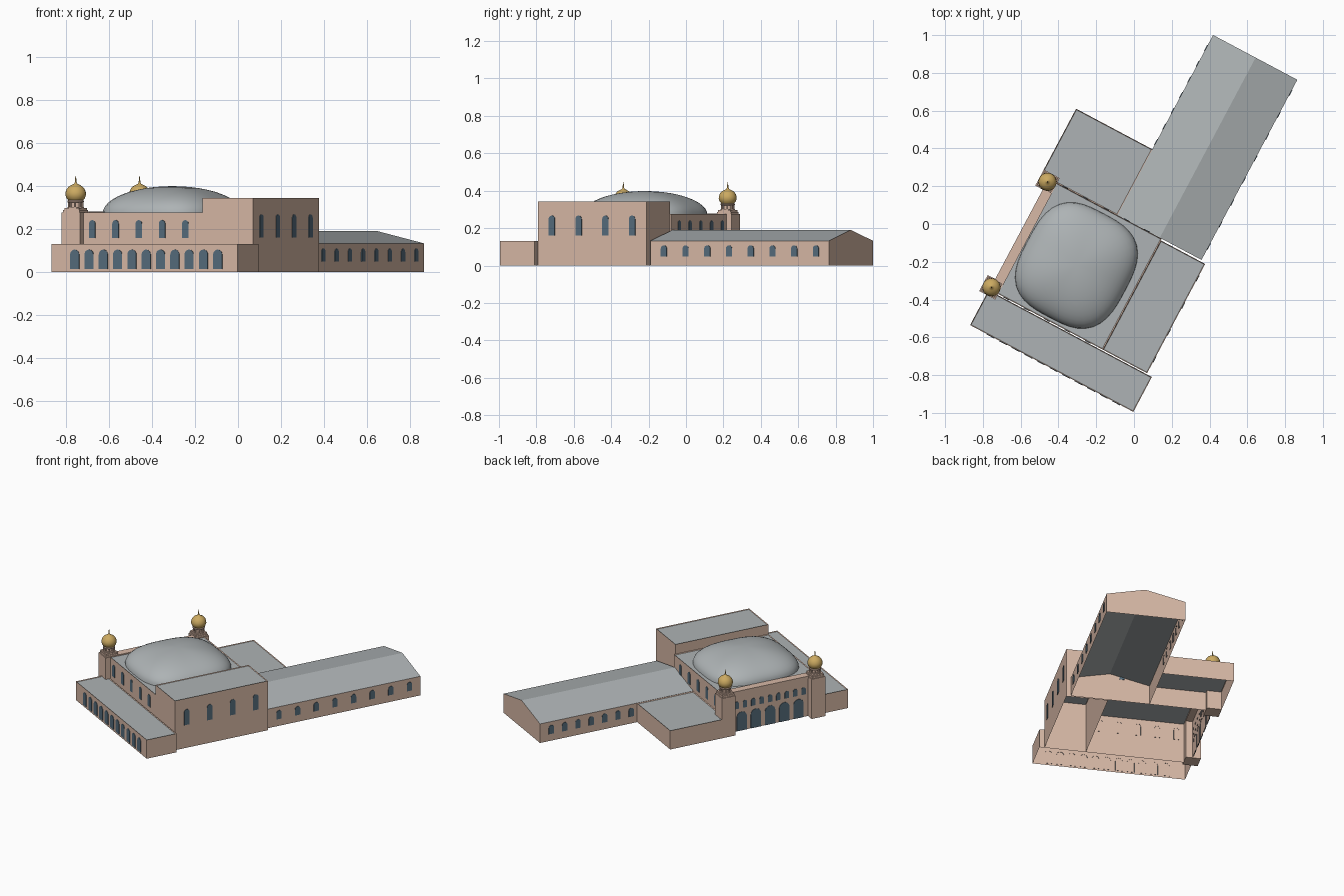
import bpy, bmesh, math
from mathutils import Matrix

if "Cube" in bpy.data.objects:
    bpy.data.objects.remove(bpy.data.objects["Cube"])

TURN = Matrix.Rotation(math.radians(-28), 4, 'Z')   # whole building is turned on plan


def mat(name, col):
    m = bpy.data.materials.new(name)
    m.diffuse_color = (*col, 1)
    m.use_nodes = True
    m.node_tree.nodes["Principled BSDF"].inputs["Base Color"].default_value = m.diffuse_color
    return m


WALL = mat("sandstone", (0.68, 0.48, 0.38))
ROOF = mat("roof_grey", (0.42, 0.45, 0.46))
GLASS = mat("window_blue", (0.09, 0.15, 0.20))
GOLD = mat("gold", (0.60, 0.40, 0.12))


def finish(name, bm, mats, smooth=None):
    bmesh.ops.recalc_face_normals(bm, faces=bm.faces[:])
    bm.transform(TURN)
    me = bpy.data.meshes.new(name)
    bm.to_mesh(me)
    bm.free()
    ob = bpy.data.objects.new(name, me)
    bpy.context.collection.objects.link(ob)
    for m in mats:
        me.materials.append(m)
    if smooth:
        bpy.ops.object.select_all(action='DESELECT')
        ob.select_set(True)
        bpy.context.view_layer.objects.active = ob
        bpy.ops.object.shade_smooth_by_angle(angle=math.radians(smooth))
    return ob


def box(bm, u0, u1, v0, v1, z0, z1):
    r = bmesh.ops.create_cube(bm, size=1)
    for v in r['verts']:
        v.co = (u1 if v.co.x > 0 else u0, v1 if v.co.y > 0 else v0, z1 if v.co.z > 0 else z0)


def block(name, u0, u1, v0, v1, h, rim=0.006):
    """Open-bottomed walls with a slightly sunk flat roof."""
    bm = bmesh.new()
    box(bm, u0, u1, v0, v1, 0, h)
    bm.normal_update()
    bmesh.ops.delete(bm, geom=[f for f in bm.faces if f.normal.z < -0.5], context='FACES_ONLY')
    top = [f for f in bm.faces if f.normal.z > 0.5]
    bmesh.ops.inset_region(bm, faces=top, thickness=rim, depth=0)
    top[0].material_index = 1
    for v in top[0].verts:
        v.co.z -= 0.004
    return finish(name, bm, [WALL, ROOF])


def windows(name, axis, plane, out, centres, w, z0, z1):
    """Row of round-headed panels on a wall; axis is the one the row runs along."""
    bm = bmesh.new()
    r = w / 2
    outline = [(-r, z0), (r, z0)]
    outline += [(r * math.cos(a), z1 - r + r * math.sin(a))
                for a in (math.pi * i / 10 for i in range(11))]
    for c in centres:
        loops = []
        for d in (-0.002 * out, 0.003 * out):
            loops.append([bm.verts.new((c + s, plane + d, z) if axis == 'u' else (plane + d, c + s, z))
                          for s, z in outline])
        a, b = loops
        bm.faces.new(b)
        n = len(a)
        for i in range(n):
            bm.faces.new((a[i], a[(i + 1) % n], b[(i + 1) % n], b[i]))
    finish(name, bm, [GLASS])


def row(start, step, n):
    return [start + step * i for i in range(n)]


def lathe(bm, cx, cy, profile, seg):
    rings = [[bm.verts.new((cx + r * math.cos(2 * math.pi * i / seg),
                            cy + r * math.sin(2 * math.pi * i / seg), z)) for i in range(seg)]
             for r, z in profile]
    for a, b in zip(rings, rings[1:]):
        for i in range(seg):
            j = (i + 1) % seg
            bm.faces.new((a[i], a[j], b[j], b[i]))
    bm.faces.new(rings[0])
    bm.faces.new(rings[-1])


# flat-roofed masses
block("front_arcade_wing", -0.515, 0.464, -0.88, -0.671, 0.13)
block("main_hall", -0.505, 0.166, -0.665, 0.0, 0.275)
block("tall_block", 0.166, 0.432, -0.665, -0.01, 0.342)
block("rear_low_wing", -0.557, -0.1, 0.0, 0.395, 0.13)

# entrance parapet between the turrets
bm = bmesh.new()
box(bm, -0.512, -0.46, -0.61, -0.06, 0.262, 0.279)
finish("entrance_parapet", bm, [WALL])

# long gabled wing
bm = bmesh.new()
section = [(-0.1, 0), (-0.1, 0.132), (0.155, 0.19), (0.405, 0.132), (0.405, 0)]
a, b = [[bm.verts.new((u, v, z)) for u, z in section] for v in (0.0, 1.08)]
bm.faces.new(a)
bm.faces.new(b)
for i in range(4):
    f = bm.faces.new((a[i], a[i + 1], b[i + 1], b[i]))
    f.material_index = 1 if i in (1, 2) else 0
finish("gabled_wing", bm, [WALL, ROOF])

# shallow dome on a rounded-square plan
bm = bmesh.new()
SEG, RINGS = 48, 12
prev = None
for k in range(RINGS):
    t = math.pi / 2 * k / RINGS
    ring = []
    for i in range(SEG):
        p = 2 * math.pi * i / SEG
        c, s = math.cos(p), math.sin(p)
        q = math.cos(t) / (abs(c) ** 3 + abs(s) ** 3) ** (1 / 3)
        ring.append(bm.verts.new((-0.166 + 0.29 * q * c, -0.337 + 0.31 * q * s,
                                  0.271 + 0.127 * math.sin(t))))
    if prev:
        for i in range(SEG):
            j = (i + 1) % SEG
            bm.faces.new((prev[i], prev[j], ring[j], ring[i]))
    prev = ring
tip = bm.verts.new((-0.166, -0.337, 0.398))
for i in range(SEG):
    bm.faces.new((prev[i], prev[(i + 1) % SEG], tip))
finish("shallow_dome", bm, [ROOF], 40)

# twin entrance turrets
for side, cv in (("front", -0.65), ("rear", -0.018)):
    cu = -0.509
    bm = bmesh.new()
    for h, z0, z1 in ((0.048, 0, 0.275), (0.043, 0.275, 0.287), (0.039, 0.287, 0.297)):
        box(bm, cu - h, cu + h, cv - h, cv + h, z0, z1)
    finish(side + "_turret_base", bm, [WALL])
    bm = bmesh.new()
    lathe(bm, cu, cv, [(0.026, 0.297), (0.026, 0.325)], 16)
    lathe(bm, cu, cv, [(0.038, 0.297), (0.038, 0.302)], 16)
    lathe(bm, cu, cv, [(0.036, 0.322), (0.039, 0.325), (0.039, 0.330), (0.034, 0.333)], 16)
    for i in range(8):
        p = math.pi * (i + 0.5) / 4
        lathe(bm, cu + 0.032 * math.cos(p), cv + 0.032 * math.sin(p),
              [(0.005, 0.302), (0.005, 0.322)], 8)
    finish(side + "_turret_drum", bm, [WALL], 40)
    bm = bmesh.new()
    lathe(bm, cu, cv, [(0.034, 0.332), (0.043, 0.342), (0.048, 0.357), (0.047, 0.370),
                       (0.042, 0.384), (0.032, 0.396), (0.018, 0.404), (0.008, 0.409),
                       (0.004, 0.416), (0.003, 0.430), (0.0008, 0.446)], 24)
    finish(side + "_turret_onion_dome", bm, [GOLD], 40)

# window rows
windows("arcade_arches", 'u', -0.88, -1, row(-0.391, 0.0753, 11), 0.047, 0.012, 0.103)
for nm, plane, out in (("front", -0.665, -1), ("rear", 0.0, 1)):
    windows(nm + "_hall_windows", 'u', plane, out, row(-0.413, 0.1225, 5), 0.033, 0.157, 0.24)
windows("tall_block_windows", 'v', 0.432, 1, row(-0.582, 0.162, 4), 0.037, 0.16, 0.267)
windows("gabled_wing_right_windows", 'v', 0.405, 1, row(0.082, 0.1315, 8), 0.036, 0.048, 0.108)
windows("gabled_wing_left_windows", 'v', -0.1, -1, row(0.437, 0.094, 7), 0.036, 0.048, 0.108)
windows("entrance_arches", 'v', -0.505, -1, row(-0.535, 0.1, 5), 0.072, 0.0, 0.13)
windows("entrance_upper_windows", 'v', -0.505, -1, row(-0.571, 0.059, 9), 0.03, 0.155, 0.205)
